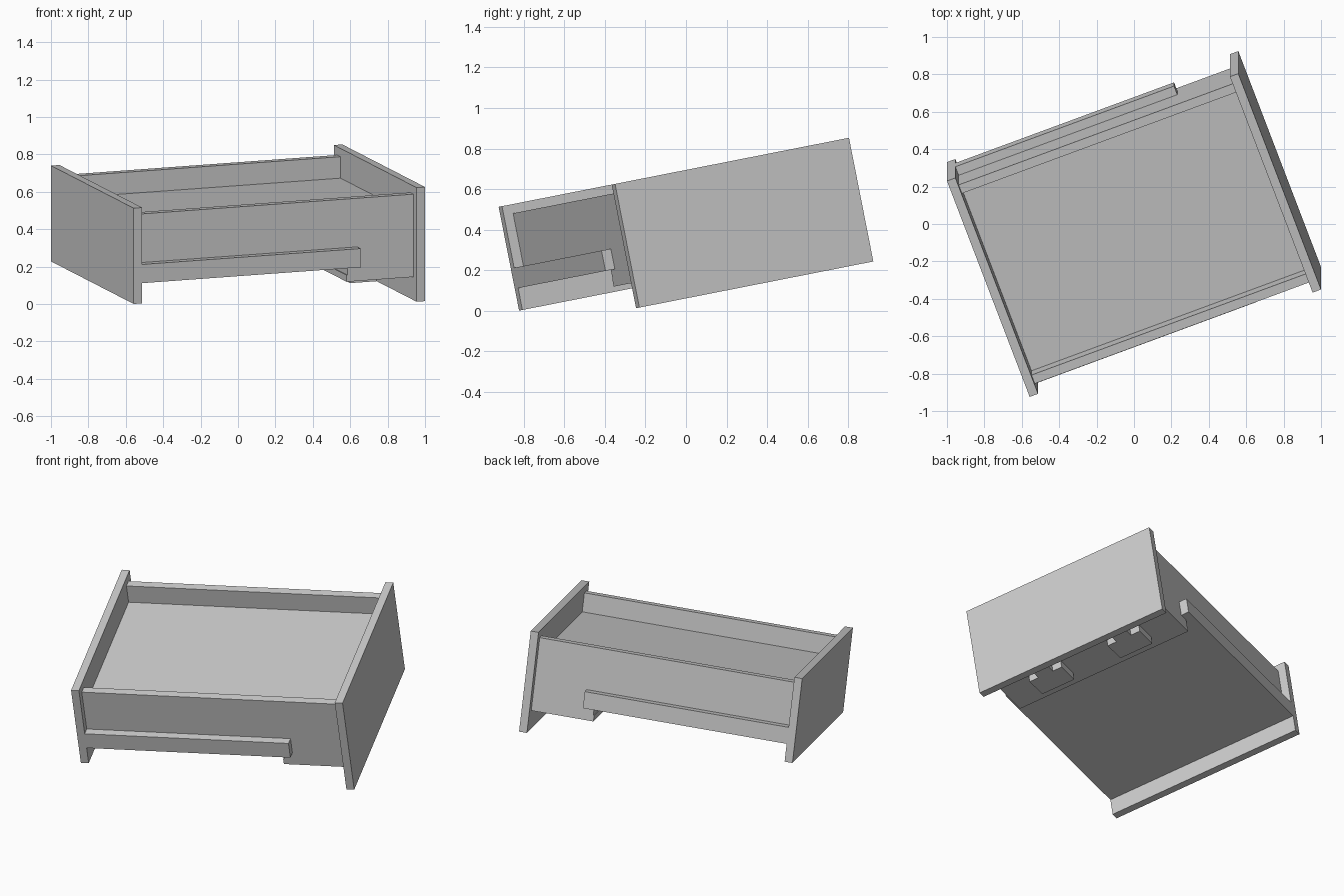
import bpy, bmesh, math
from mathutils import Matrix, Vector

if "Cube" in bpy.data.objects:
    bpy.data.objects.remove(bpy.data.objects["Cube"])

# The whole piece is modelled square, then tilted as one
TILT = (Matrix.Translation((-0.56, -0.801, -0.098))
        @ Matrix.Rotation(math.radians(11.15), 4, 'X')
        @ Matrix.Rotation(math.radians(20.6), 4, 'Z'))
L, W = 1.664, 1.257          # overall length and width
T = 0.048                    # end board thickness


def extrude(name, profile, x0, x1):
    """Closed (y, z) profile extruded along the length."""
    bm = bmesh.new()
    face = bm.faces.new([bm.verts.new((x0, y, z)) for y, z in profile])
    out = bmesh.ops.extrude_face_region(bm, geom=[face])
    verts = [e for e in out['geom'] if isinstance(e, bmesh.types.BMVert)]
    bmesh.ops.translate(bm, verts=verts, vec=Vector((x1 - x0, 0, 0)))
    bmesh.ops.recalc_face_normals(bm, faces=bm.faces)
    bm.transform(TILT)
    me = bpy.data.meshes.new(name)
    bm.to_mesh(me)
    bm.free()
    ob = bpy.data.objects.new(name, me)
    bpy.context.collection.objects.link(ob)
    return ob


def box(name, x, y, z):
    return extrude(name, [(y[0], z[0]), (y[1], z[0]), (y[1], z[1]), (y[0], z[1])], *x)


# End boards: the front one hangs lower
box("back_board", (0, T), (0, W), (0.1, 0.622))
box("front_board", (L - T, L), (0, W), (0, 0.622))

# Tray body with a shallow recess
a, b, wall = 0.05, W - 0.05, 0.05
bottom, floor, rim = 0.21, 0.46, 0.577
extrude("tray", [(a, bottom), (b, bottom), (b, rim), (b - wall, rim),
                 (b - wall, floor), (a + wall, floor), (a + wall, rim), (a, rim)],
        T, L - T)

# Slide rails on both sides
for side, y in (("left", (0, a)), ("right", (b, W))):
    box(side + "_rail", (T, 1.297), y, (bottom, 0.312))

# Stepped block under the front board
box("lower_block", (1.24, L - T), (a, b), (0.162, bottom))
box("lower_plate", (1.235, L - T), (a, b), (0.126, 0.162))

# Two catches under the plate, each with a stepped tongue
for i, y in enumerate((0.36, W - 0.36)):
    box(f"catch_{i + 1}", (1.33, 1.48), (y - 0.11, y + 0.11), (0.075, 0.126))
    box(f"catch_tongue_{i + 1}", (1.48, 1.55), (y - 0.05, y + 0.05), (0.075, 0.126))

# Centre on x and y, and stand on the ground
obs = list(bpy.context.collection.objects)
pts = [v.co for o in obs for v in o.data.vertices]
lo = Vector([min(p[i] for p in pts) for i in range(3)])
hi = Vector([max(p[i] for p in pts) for i in range(3)])
shift = Vector((-(lo.x + hi.x) / 2, -(lo.y + hi.y) / 2, -lo.z))
for o in obs:
    o.data.transform(Matrix.Translation(shift))
